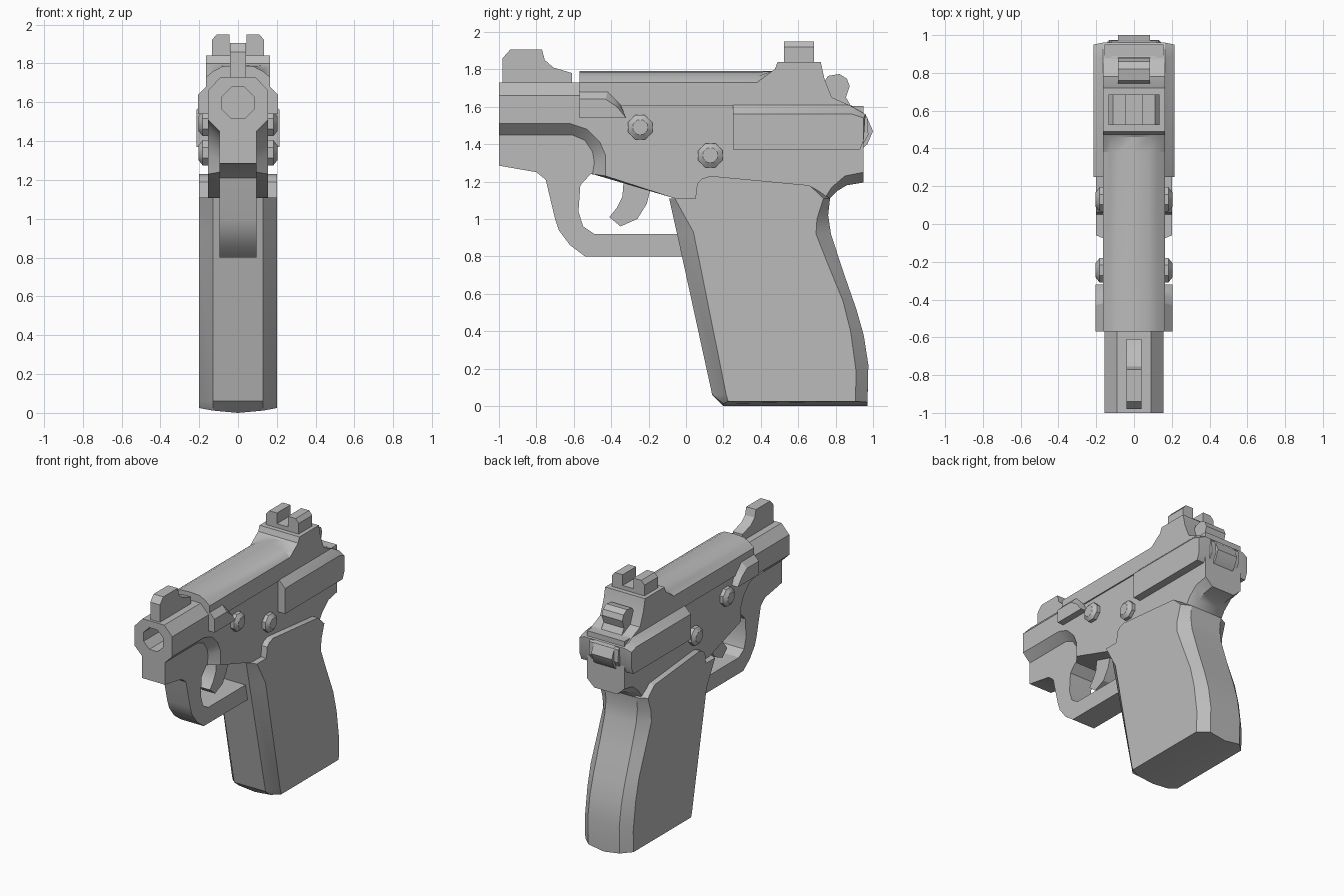
import bpy, bmesh, math

if "Cube" in bpy.data.objects:
    bpy.data.objects.remove(bpy.data.objects["Cube"])

grey = bpy.data.materials.new("plain grey")
grey.use_nodes = True
COLOUR = (0.5, 0.5, 0.5, 1)
grey.diffuse_color = COLOUR
grey.node_tree.nodes["Principled BSDF"].inputs["Base Color"].default_value = COLOUR
parts = []


def loft(name, rings):
    """Skin a list of equal-length rings of 3D points and cap both ends."""
    bm = bmesh.new()
    rows = [[bm.verts.new(p) for p in ring] for ring in rings]
    for a, b in zip(rows, rows[1:]):
        for i in range(len(a)):
            j = (i + 1) % len(a)
            bm.faces.new((a[i], a[j], b[j], b[i]))
    bm.faces.new(rows[0])
    bm.faces.new(rows[-1])
    bmesh.ops.remove_doubles(bm, verts=bm.verts, dist=0.0005)
    bmesh.ops.recalc_face_normals(bm, faces=bm.faces)
    mesh = bpy.data.meshes.new(name)
    bm.to_mesh(mesh)
    bm.free()
    mesh.materials.append(grey)
    obj = bpy.data.objects.new(name, mesh)
    bpy.context.collection.objects.link(obj)
    parts.append(obj)
    return obj


def layered(name, layers):
    """Mirror-symmetric solid from (half width, side profile) layers, inside to outside."""
    full = [(-x, p) for x, p in reversed(layers)] + [(x, p) for x, p in layers if x > 0]
    return loft(name, [[(x, y, z) for y, z in p] for x, p in full])


def sided(name, layers):
    """One-sided solid made on both sides of the model."""
    for side, word in ((1, "left"), (-1, "right")):
        loft(word + "_" + name, [[(side * x, y, z) for y, z in p] for x, p in layers])


def octagon(cy, cz, r):
    return [(cy + r * math.cos(math.pi * (k + .5) / 4), cz + r * math.sin(math.pi * (k + .5) / 4))
            for k in range(8)]


# Barrel with an octagonal bore
half = [(.09, 1.73), (.155, 1.66), (.155, 1.51)]
section = half + [(-x, z) for x, z in reversed(half)]
barrel = loft("barrel", [[(x, y, z) for x, z in section] for y in (-1, -.5)])
cutter = loft("bore_cutter", [[(x, y, z) for x, z in octagon(0, 1.597, .088)] for y in (-1.1, -.7)])
cutter.hide_render = True
cut = barrel.modifiers.new("bore", 'BOOLEAN')
cut.operation, cut.object, cut.solver = 'DIFFERENCE', cutter, 'EXACT'
bpy.context.view_layer.objects.active = barrel
bpy.ops.object.modifier_apply(modifier=cut.name)
parts.remove(cutter)
bpy.data.objects.remove(cutter)

# Frame with chamfered lower edges and tail
top = [(.95, 1.605), (-.5, 1.605), (-.5, 1.513), (-1, 1.513)]
outer = [(-1, 1.51), (-.62, 1.51), (-.53, 1.48), (-.46, 1.41), (-.43, 1.34), (-.43, 1.23),
         (-.06, 1.11), (.74, 1.11), (.78, 1.17), (.85, 1.23), (.95, 1.25)]
inner = [(-1, 1.45), (-.61, 1.45), (-.54, 1.42), (-.5, 1.36), (-.49, 1.3), (-.5, 1.24),
         (-.06, 1.11), (.77, 1.11), (.81, 1.15), (.86, 1.18), (.95, 1.195)]
layered("frame", [(.095, inner + top), (.155, outer + top)])

# Dust cover and trigger guard
layered("trigger_guard", [(.095, [
    (-1, 1.46), (-1, 1.285), (-.8, 1.25), (-.75, 1.21), (-.7, 1), (-.68, .94), (-.62, .86),
    (-.54, .8), (0, .8), (.06, .92), (-.49, .92), (-.55, .96), (-.575, 1.04), (-.565, 1.18),
    (-.51, 1.24), (-.43, 1.23), (-.4, 1.46)])])
layered("trigger", [(.055, [
    (-.33, 1.25), (-.34, 1.12), (-.37, 1.06), (-.41, 1.01), (-.35, .96), (-.26, 1),
    (-.21, 1.08), (-.18, 1.2)])])

# Slide with a rounded top and raised rear
rear = [(.46, 1.79), (.475, 1.8), (.49, 1.84), (.72, 1.84), (.74, 1.75), (.78, 1.65),
        (.87, 1.61), (.87, 1.58), (.3, 1.603), (-.35, 1.603), (-.35, 1.54), (-.57, 1.54)]
layered("slide", [(x, [(-.57, z), (.38, z)] + rear)
                  for x, z in ((0, 1.79), (.08, 1.785), (.125, 1.762), (.165, 1.73))])

# Wide rear flats of the slide
flat = [(.95, 1.42), (.93, 1.37), (.25, 1.37)]
layered("slide_flats", [(.165, [(.25, 1.61), (.87, 1.61), (.96, 1.56)] + flat),
                        (.215, [(.25, 1.56), (.89, 1.56), (.95, 1.54)] + flat)])

# Catch plates beside the barrel
sided("catch_plate", [
    (.14, [(-.57, 1.68), (-.42, 1.68), (-.38, 1.64), (-.35, 1.61), (-.32, 1.54), (-.57, 1.54)]),
    (.165, [(-.57, 1.68), (-.42, 1.68), (-.38, 1.64), (-.35, 1.61), (-.32, 1.54), (-.57, 1.54)]),
    (.205, [(-.57, 1.64), (-.43, 1.64), (-.4, 1.62), (-.37, 1.6), (-.32, 1.54), (-.57, 1.54)])])

# Hammer and its housing
layered("hammer_housing", [(.12, [
    (.72, 1.72), (.8, 1.62), (.92, 1.6), (.97, 1.54), (.975, 1.45), (.93, 1.37), (.72, 1.37)])])
layered("hammer", [(.085, [
    (.73, 1.72), (.76, 1.765), (.82, 1.775), (.86, 1.75), (.875, 1.71), (.855, 1.65),
    (.89, 1.59), (.96, 1.56), (1, 1.47), (.97, 1.4), (.93, 1.365), (.73, 1.4)])])

# Sights
layered("front_sight", [(.04, [
    (-.98, 1.72), (-.98, 1.86), (-.94, 1.905), (-.77, 1.905), (-.755, 1.85), (-.71, 1.81),
    (-.61, 1.78), (-.61, 1.72)])])
layered("rear_sight_base", [(.135, [(.525, 1.83), (.525, 1.87), (.685, 1.87), (.685, 1.83)])])
sided("rear_sight_ear", [(x, [(.525, 1.85), (.525, z), (.685, z), (.685, 1.85)])
                         for x, z in ((.045, 1.95), (.11, 1.95), (.135, 1.92))])

# Grip: chamfered front and back, panel face outermost
back_mid = [(.97, .02), (.975, .22), (.95, .38), (.91, .52), (.84, .72), (.775, .92),
            (.76, 1.02), (.77, 1.11)]
back_out = [(.905, .025), (.91, .18), (.88, .4), (.84, .56), (.75, .78), (.695, .92),
            (.7, 1), (.735, 1.11)]
crown = [(.66, 1.18), (.13, 1.23), (.085, 1.215), (.06, 1.19), (.05, 1.11)]
front_mid = [(-.09, 1.11), (-.05, .93), (.14, .06)]
front_out = [(-.06, 1.11), (.04, .93), (.215, .06)]
layered("grip", [(0, [(.2, 0), (.97, 0)] + back_mid[1:] + crown + front_mid),
                 (.13, [(.2, .012)] + back_mid + crown + front_mid),
                 (.2, [(.225, .025)] + back_out + crown + front_out)])

# Pins on both sides
for label, y, z in (("front", -.245, 1.49), ("rear", .13, 1.34)):
    sided(label + "_pin", [(x, octagon(y, z, r)) for x, r in
                           ((.14, .07), (.182, .07), (.203, .042))])

# Smooth shading with crisp edges
bpy.ops.object.select_all(action='DESELECT')
for obj in parts:
    obj.select_set(True)
bpy.context.view_layer.objects.active = parts[0]
bpy.ops.object.shade_smooth_by_angle(angle=math.radians(30))
